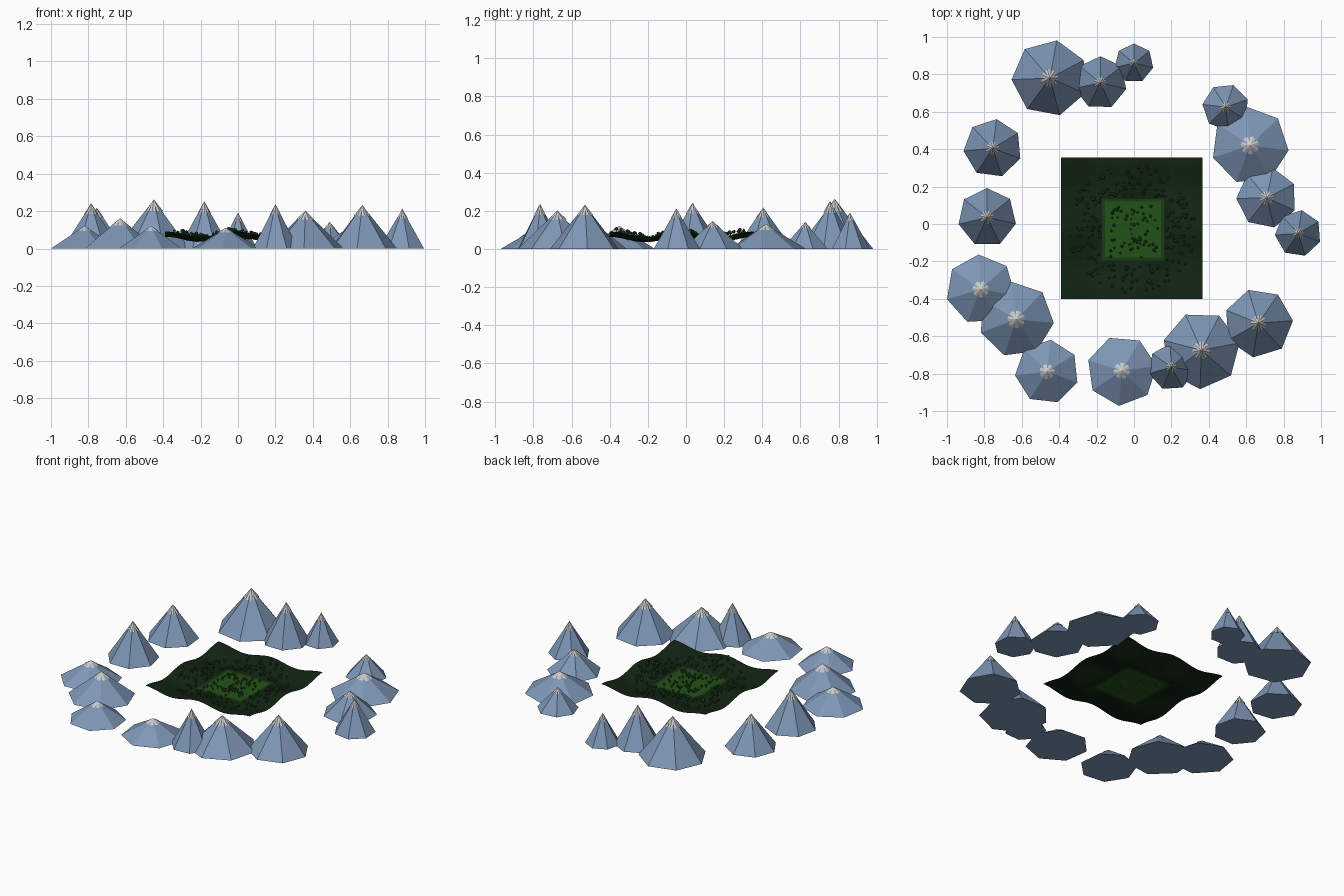
import bpy, bmesh, math, random
from mathutils import Matrix, Vector

if "Cube" in bpy.data.objects:
    bpy.data.objects.remove(bpy.data.objects["Cube"])

random.seed(7)


def material(name, r, g, b):
    m = bpy.data.materials.new(name)
    m.diffuse_color = (r, g, b, 1)
    m.use_nodes = True
    m.node_tree.nodes["Principled BSDF"].inputs["Base Color"].default_value = m.diffuse_color
    return m


ROCK = material("rock", 0.21, 0.31, 0.47)
SNOW = material("snow", 0.80, 0.80, 0.80)
DARK = material("forest_floor", 0.006, 0.018, 0.006)
MID = material("clearing_edge", 0.010, 0.045, 0.007)
GRASS = material("clearing_grass", 0.016, 0.085, 0.009)
LEAF = material("leaf", 0.018, 0.085, 0.02)
BARK = material("bark", 0.09, 0.035, 0.015)


def finish(bm, name, mats):
    me = bpy.data.meshes.new(name)
    bm.to_mesh(me)
    bm.free()
    for m in mats:
        me.materials.append(m)
    ob = bpy.data.objects.new(name, me)
    bpy.context.collection.objects.link(ob)
    return ob


def cone(bm, x, y, z, r1, r2, h, turn=0.0, sides=7):
    """Closed cone with its base at z and first corner at angle turn (degrees)."""
    ring = []
    for k in range(sides):
        a = math.radians(turn) + k * math.tau / sides
        ring.append((math.cos(a), math.sin(a)))
    low = [bm.verts.new((x + r1 * c, y + r1 * s, z)) for c, s in ring]
    bm.faces.new(low[::-1])
    if r2 == 0:
        tip = bm.verts.new((x, y, z + h))
        for k in range(sides):
            bm.faces.new((low[k], low[(k + 1) % sides], tip))
    else:
        top = [bm.verts.new((x + r2 * c, y + r2 * s, z + h)) for c, s in ring]
        bm.faces.new(top)
        for k in range(sides):
            n = (k + 1) % sides
            bm.faces.new((low[k], low[n], top[n], top[k]))


# Ring of mountains: x, y, radius, height, turn
PEAKS = [
    (-0.45, 0.78, 0.205, 0.26, 28), (-0.18, 0.755, 0.142, 0.25, 38),
    (0.0, 0.86, 0.105, 0.19, 38), (0.49, 0.625, 0.125, 0.14, 19),
    (0.62, 0.42, 0.208, 0.13, 44), (0.71, 0.14, 0.163, 0.145, 27),
    (0.878, -0.05, 0.125, 0.21, 30), (0.665, -0.53, 0.185, 0.23, 4),
    (0.36, -0.675, 0.208, 0.20, 11), (0.20, -0.765, 0.125, 0.235, 42),
    (-0.065, -0.785, 0.188, 0.11, 8), (-0.465, -0.79, 0.172, 0.12, 32),
    (-0.63, -0.51, 0.202, 0.16, 46), (-0.82, -0.35, 0.187, 0.12, 42),
    (-0.785, 0.035, 0.157, 0.24, 39), (-0.755, 0.405, 0.157, 0.215, 31),
]
for i, (x, y, r, h, turn) in enumerate(PEAKS, 1):
    bm = bmesh.new()
    cone(bm, x, y, 0, r, 0, h, turn)
    finish(bm, f"mountain_{i}", [ROCK])
    # Snow cap sits half a side round, so it shows as a star of rays
    bm = bmesh.new()
    cone(bm, x, y, 0.77 * h, 0.24 * r, 0, 0.24 * h, turn + 180 / 7)
    finish(bm, f"snow_cap_{i}", [SNOW])


# Rolling forest floor with a level clearing
CX, CY, HALF = -0.0125, -0.0225, 0.3775
GX, GY, GHALF = -0.002, -0.035, 0.165


def clearing(x, y):
    return max(abs(x - GX), abs(y - GY)) - GHALF


def height(x, y):
    t = min(max(clearing(x, y) / 0.06, 0), 1)
    t = t * t * (3 - 2 * t)
    wave = math.cos(math.tau * (x - CX) / HALF) + math.cos(math.tau * (y - CY) / HALF)
    return 0.05 * (1 - t) + (0.063 + 0.014 * wave) * t


bm = bmesh.new()
bmesh.ops.create_grid(bm, x_segments=48, y_segments=48, size=HALF,
                      matrix=Matrix.Translation((CX, CY, 0)))
for v in bm.verts:
    v.co.z = height(v.co.x, v.co.y)
for f in bm.faces:
    c = f.calc_center_median()
    d = clearing(c.x, c.y)
    f.material_index = 0 if d > 0 else (1 if d > -0.016 else 2)
    f.smooth = True
finish(bm, "forest_floor", [DARK, MID, GRASS])


# Trees: short trunk with a round leafy crown
crowns, trunks = bmesh.new(), bmesh.new()


def tree(x, y, s):
    z = height(x, y)
    cone(trunks, x, y, z - 0.003, 0.2 * s, 0.15 * s, 1.6 * s, sides=5)
    bmesh.ops.create_icosphere(
        crowns, subdivisions=1, radius=s,
        matrix=Matrix.Translation(Vector((x, y, z + 1.8 * s)))
        @ Matrix.Rotation(random.uniform(0, 6), 4, 'Z'))


count = 0
while count < 230:
    a, r = random.uniform(0, math.tau), random.uniform(0.17, 0.345)
    x, y = CX + r * math.cos(a), CY + r * math.sin(a)
    if clearing(x, y) > 0.01:
        tree(x, y, random.uniform(0.006, 0.011))
        count += 1
for _ in range(55):
    tree(GX + random.uniform(-0.13, 0.13), GY + random.uniform(-0.15, 0.13),
         random.uniform(0.006, 0.010))
finish(crowns, "tree_crowns", [LEAF])
finish(trunks, "tree_trunks", [BARK])

# Row of low stumps along the middle of the clearing
bm = bmesh.new()
for k in range(9):
    y = -0.13 + 0.026 * k
    cone(bm, -0.01 + random.uniform(-0.008, 0.008), y, height(-0.01, y) - 0.002,
         0.006, 0.005, 0.012, sides=6)
finish(bm, "stumps", [BARK])
